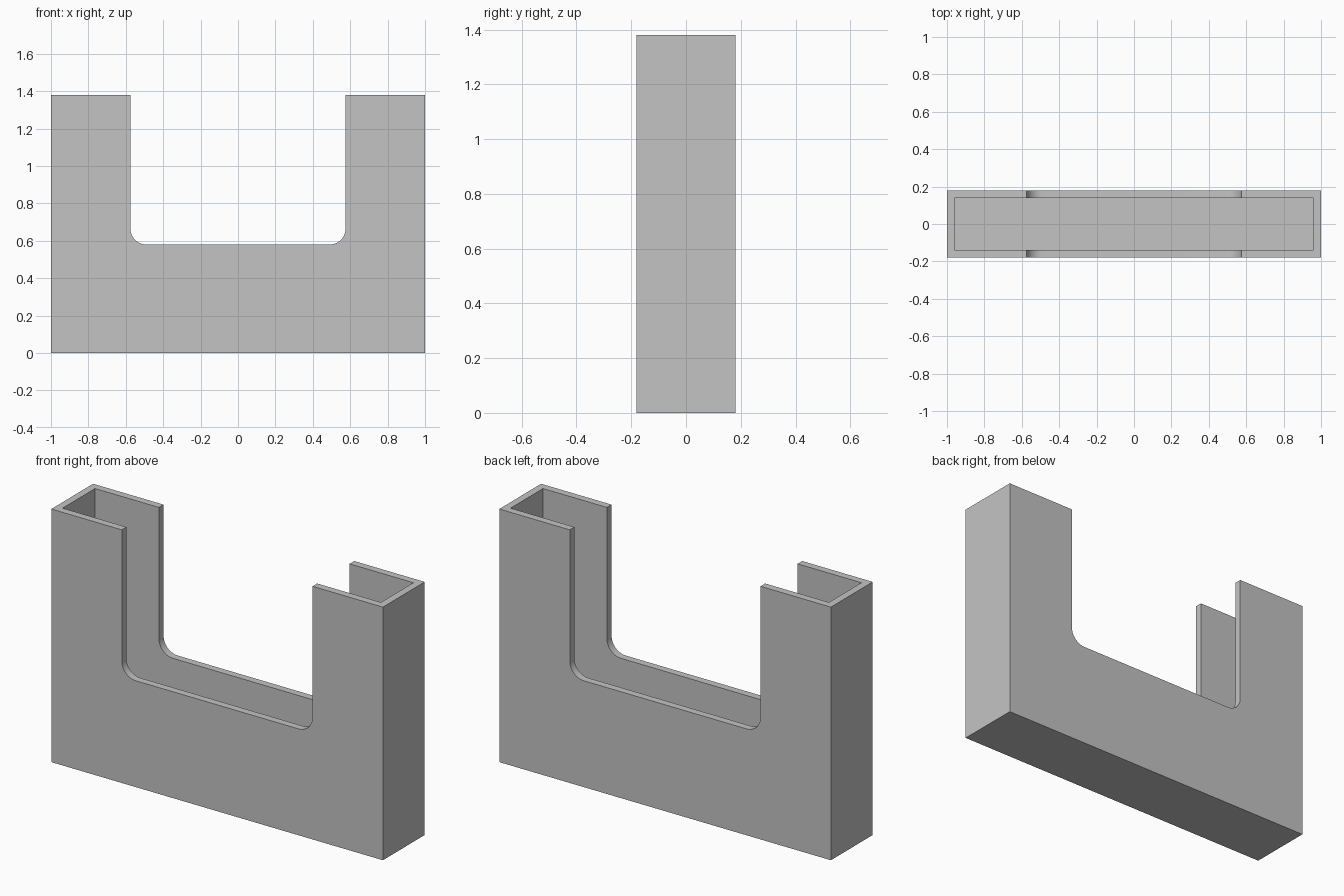
import bpy
import bmesh
from math import sin, cos, pi, radians

if "Cube" in bpy.data.objects:
    bpy.data.objects.remove(bpy.data.objects["Cube"])

HALF_W, HALF_D, HEIGHT = 1.0, 0.18, 1.38
WALL = 0.04
NOTCH_X, NOTCH_Z, RADIUS = 0.575, 0.58, 0.085
ARC_STEPS = 12

grey = bpy.data.materials.new("plain_grey")
grey.use_nodes = True
colour = (0.55, 0.55, 0.55, 1)
grey.diffuse_color = colour
grey.node_tree.nodes["Principled BSDF"].inputs["Base Color"].default_value = colour


def prism(name, profile, half_depth):
    """Extrude an x-z outline along y, centred on y = 0."""
    bm = bmesh.new()
    face = bm.faces.new([bm.verts.new((x, -half_depth, z)) for x, z in profile])
    extruded = bmesh.ops.extrude_face_region(bm, geom=[face])["geom"]
    verts = [v for v in extruded if isinstance(v, bmesh.types.BMVert)]
    bmesh.ops.translate(bm, vec=(0, 2 * half_depth, 0), verts=verts)
    bmesh.ops.recalc_face_normals(bm, faces=bm.faces)
    mesh = bpy.data.meshes.new(name)
    bm.to_mesh(mesh)
    bm.free()
    mesh.materials.append(grey)
    obj = bpy.data.objects.new(name, mesh)
    bpy.context.collection.objects.link(obj)
    return obj


def rectangle(half_width, low, high):
    return [(-half_width, low), (half_width, low), (half_width, high), (-half_width, high)]


def notch_outline(top):
    """U-shaped cutout with rounded lower corners."""
    right = []
    for i in range(ARC_STEPS + 1):
        a = -pi / 2 + i * pi / 2 / ARC_STEPS
        right.append((NOTCH_X - RADIUS + RADIUS * cos(a), NOTCH_Z + RADIUS + RADIUS * sin(a)))
    right.append((NOTCH_X, top))
    return right + [(-x, z) for x, z in reversed(right)]


# Outer body, open-topped cavity and notch through the long walls
holder = prism("tray_body", rectangle(HALF_W, 0, HEIGHT), HALF_D)
cavity = prism("cavity_cutter", rectangle(HALF_W - WALL, WALL, HEIGHT + 0.2), HALF_D - WALL)
notch = prism("notch_cutter", notch_outline(HEIGHT + 0.3), HALF_D + 0.2)

bpy.ops.object.select_all(action="DESELECT")
bpy.context.view_layer.objects.active = holder
holder.select_set(True)
for cutter in (cavity, notch):
    cutter.hide_render = True
    mod = holder.modifiers.new("cut", "BOOLEAN")
    mod.operation = "DIFFERENCE"
    mod.solver = "EXACT"
    mod.object = cutter
    bpy.ops.object.modifier_apply(modifier=mod.name)
    bpy.data.objects.remove(cutter)

# Smooth rounded corners, crisp edges elsewhere
bpy.ops.object.shade_smooth_by_angle(angle=radians(30))
